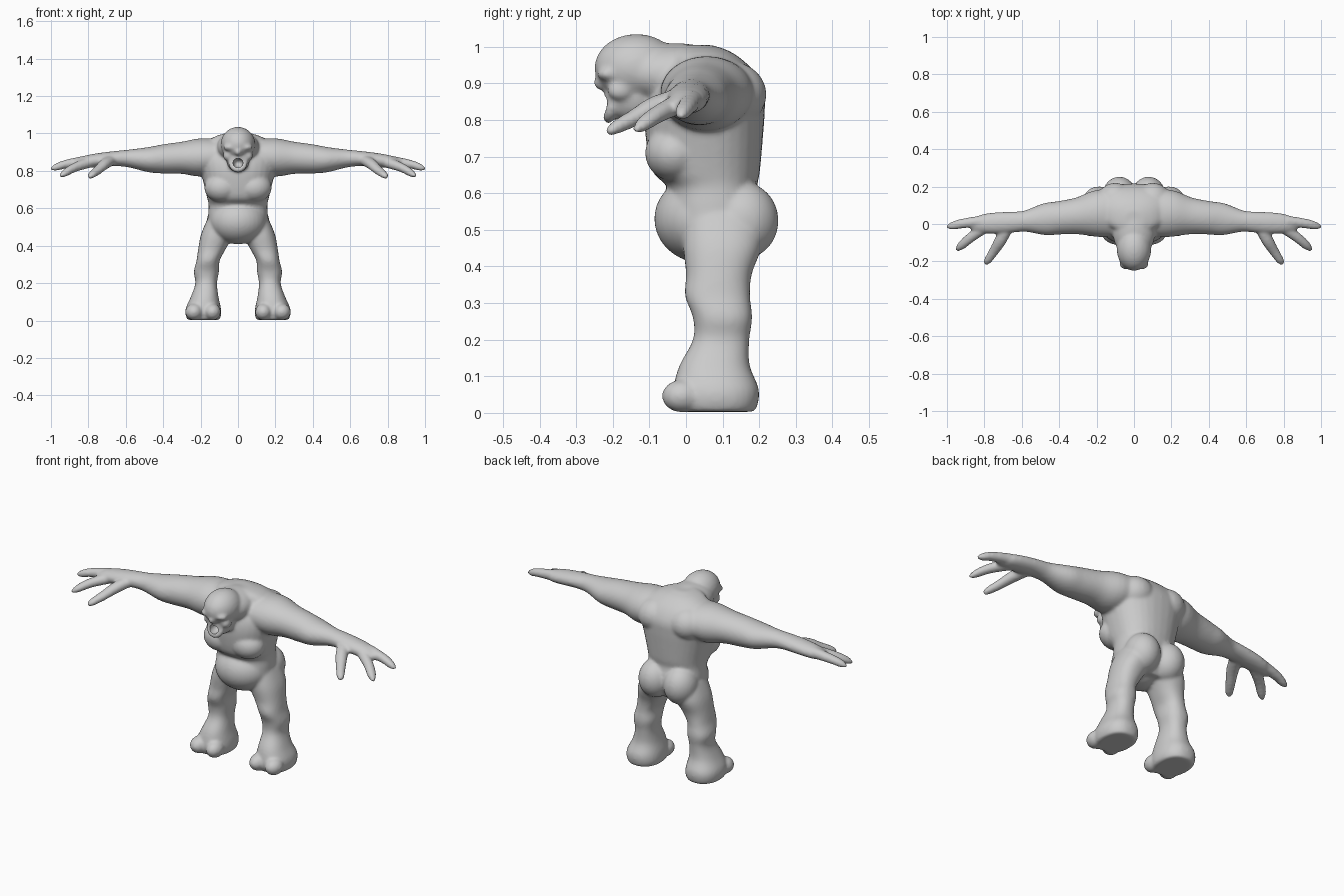
import bpy, bmesh, math
from mathutils import Vector, Matrix

if "Cube" in bpy.data.objects:
    bpy.data.objects.remove(bpy.data.objects["Cube"])

bm = bmesh.new()


def catmull(a, b, c, d, t):
    return [0.5 * (2 * q + (r - p) * t + (2 * p - 5 * q + 4 * r - s) * t * t + (3 * q - p - 3 * r + s) * t ** 3)
            for p, q, r, s in zip(a, b, c, d)]


def loft(sections, side=1, power=2.0, n=32, steps=4):
    """Skin smooth elliptical sections (x, y, z, radius_u, radius_v)."""
    pts = []
    last = len(sections) - 1
    for i in range(last):
        quad = [sections[max(0, min(last, i + k))] for k in (-1, 0, 1, 2)]
        pts += [catmull(*quad, j / steps) for j in range(steps)]
    pts.append(sections[-1])
    d = (Vector(sections[-1][:3]) - Vector(sections[0][:3])).normalized()
    if abs(d.z) > 0.8:
        u, v = Vector((1, 0, 0)), Vector((0, 1, 0))
    else:
        u, v = d.cross(Vector((0, 0, 1))).normalized(), Vector((0, 0, 1))
    rings = []
    for p in pts:
        ring = []
        for k in range(n):
            a = 2 * math.pi * k / n
            c, s = math.cos(a), math.sin(a)
            co = (Vector(p[:3]) + u * p[3] * math.copysign(abs(c) ** (2 / power), c)
                  + v * p[4] * math.copysign(abs(s) ** (2 / power), s))
            ring.append(bm.verts.new((co.x * side, co.y, co.z)))
        rings.append(ring)
    for r0, r1 in zip(rings, rings[1:]):
        for k in range(n):
            bm.faces.new((r0[k], r0[(k + 1) % n], r1[(k + 1) % n], r1[k]))
    bm.faces.new(rings[0])
    bm.faces.new(rings[-1])


def blob(center, radii, tilt=0, mesh=None):
    """Ellipsoid, optionally tilted about x."""
    m = Matrix.Translation(center) @ Matrix.Rotation(tilt, 4, 'X') @ Matrix.Diagonal((*radii, 1))
    bmesh.ops.create_uvsphere(mesh or bm, u_segments=32, v_segments=20, radius=1, matrix=m)


# Torso, belly and hunched neck
loft([(0, .08, .43, .10, .08), (0, .08, .50, .155, .125), (0, .078, .56, .16, .13),
      (0, .073, .615, .157, .122), (0, .055, .66, .166, .147), (0, .05, .75, .188, .16),
      (0, .052, .82, .205, .163), (0, .06, .88, .21, .153), (0, .065, .94, .19, .115),
      (0, .04, .985, .12, .085), (0, .02, 1.005, .05, .05)], power=2.3)
blob((0, .05, .53), (.152, .137, .122))
blob((0, -.03, .925), (.115, .16, .085))

# Head, muzzle and nose
blob((0, -.135, .943), (.092, .115, .092))
blob((0, -.145, .865), (.064, .078, .072))
blob((0, -.228, .902), (.02, .026, .022))

# Lips: ring of small spheres around the mouth
for k in range(20):
    a = 2 * math.pi * k / 20
    blob((.036 * math.cos(a), -.200 + .012 * math.sin(a), .842 + .036 * math.sin(a)), (.016, .016, .016))

for s in (1, -1):
    # Brow, cheek, chest muscle, shoulder blade and buttock
    blob((s * .04, -.213, .926), (.04, .03, .02))
    blob((s * .052, -.18, .88), (.028, .035, .028))
    blob((s * .085, -.03, .71), (.095, .082, .078))
    blob((s * .10, .12, .87), (.10, .10, .09))
    blob((s * .078, .155, .525), (.09, .098, .105))
    # Arm
    loft([(.08, .06, .88, .13, .09), (.20, .055, .872, .125, .102), (.30, .043, .87, .099, .086),
          (.40, .033, .864, .089, .078), (.48, .025, .86, .085, .067), (.58, .015, .866, .057, .048),
          (.65, .010, .866, .056, .041), (.74, .005, .858, .057, .038), (.82, 0, .848, .048, .033),
          (.87, -.01, .838, .025, .02)], s)
    # Two fingers and a thumb
    loft([(.82, .015, .852, .03, .03), (.92, .002, .836, .026, .024),
          (.975, -.010, .82, .021, .02), (1.003, -.015, .811, .007, .007)], s)
    loft([(.79, -.015, .847, .03, .03), (.87, -.07, .82, .027, .026),
          (.925, -.117, .79, .023, .022), (.953, -.142, .773, .007, .007)], s)
    loft([(.67, 0, .862, .035, .03), (.715, -.09, .835, .032, .03), (.752, -.15, .802, .026, .025),
          (.785, -.20, .777, .020, .019), (.797, -.217, .768, .007, .007)], s)
    # Leg and foot
    loft([(.095, .10, .54, .07, .10), (.112, .10, .46, .086, .108), (.14, .09, .38, .073, .09),
          (.16, .086, .32, .062, .089), (.169, .100, .26, .067, .081), (.170, .096, .20, .058, .077),
          (.178, .078, .13, .073, .096), (.185, .082, .07, .093, .116), (.185, .083, .03, .095, .115),
          (.185, .083, .003, .085, .105)], s, power=2.3)
    # Two toes
    blob((s * .136, -.010, .046), (.044, .056, .045))
    blob((s * .235, -.010, .046), (.047, .056, .045))

bmesh.ops.recalc_face_normals(bm, faces=bm.faces[:])
me = bpy.data.meshes.new("creature_body")
bm.to_mesh(me)
bm.free()
body = bpy.data.objects.new("creature_body", me)
bpy.context.collection.objects.link(body)

# Mouth cavity cutter
cb = bmesh.new()
blob((0, -.205, .842), (.027, .05, .026), mesh=cb)
cme = bpy.data.meshes.new("mouth_cutter")
cb.to_mesh(cme)
cb.free()
cutter = bpy.data.objects.new("mouth_cutter", cme)
bpy.context.collection.objects.link(cutter)
cutter.hide_render = True

# Fuse the parts into one skin, soften it, open the mouth
remesh = body.modifiers.new("fuse", 'REMESH')
remesh.mode = 'VOXEL'
remesh.voxel_size = .008
soft = body.modifiers.new("soften", 'SMOOTH')
soft.factor = .5
soft.iterations = 8
cut = body.modifiers.new("mouth", 'BOOLEAN')
cut.operation = 'DIFFERENCE'
cut.object = cutter

bpy.context.view_layer.objects.active = body
body.select_set(True)
for name in ("fuse", "soften", "mouth"):
    bpy.ops.object.modifier_apply(modifier=name)
bpy.data.objects.remove(cutter)
bpy.ops.object.shade_smooth_by_angle(angle=math.radians(50))
